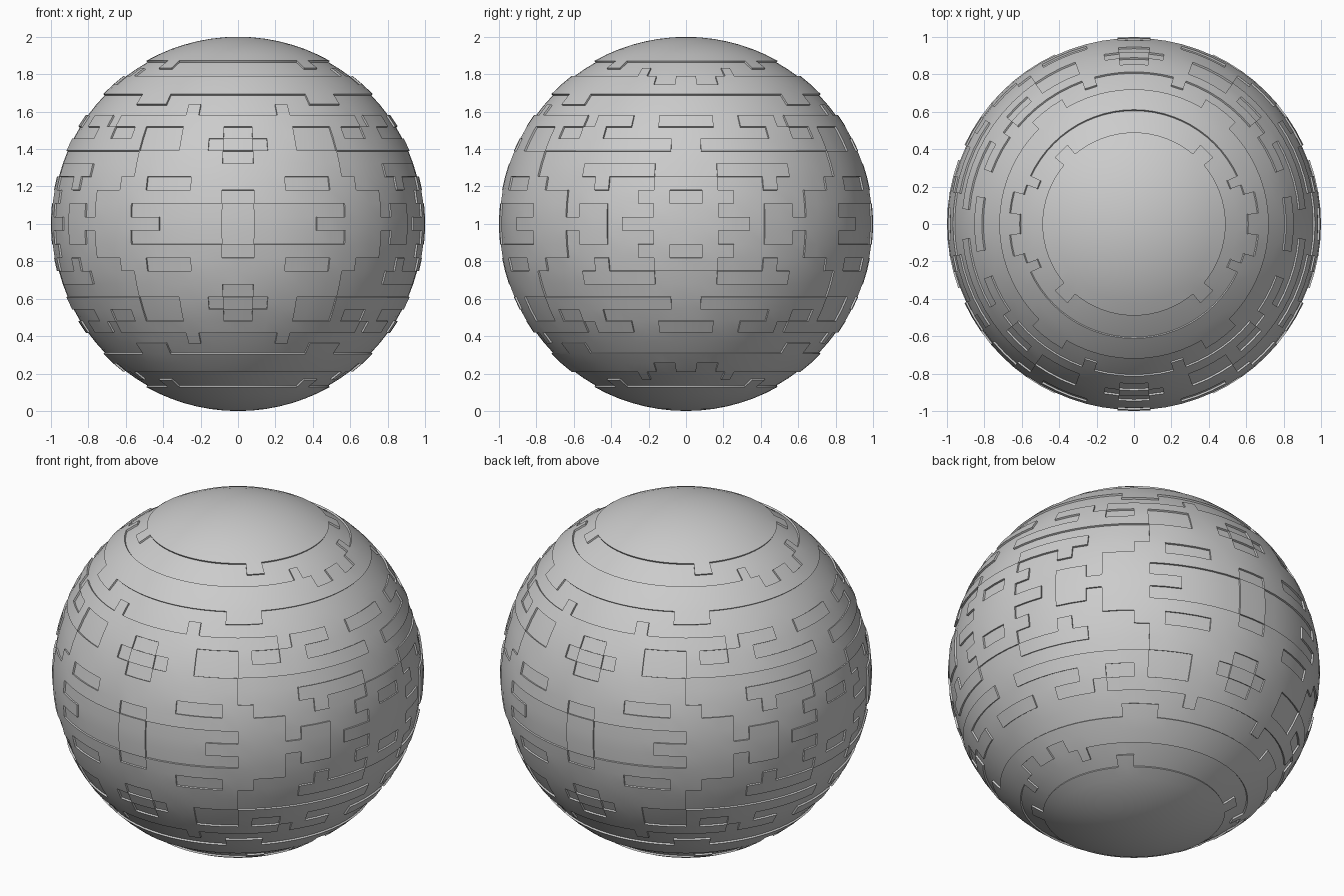
import bpy, bmesh, math, random

if "Cube" in bpy.data.objects:
    bpy.data.objects.remove(bpy.data.objects["Cube"])

random.seed(7)
SEGS, RINGS = 72, 43
BASE, TOP = 0.99, 1.0
STEP = math.pi / RINGS
COLS = SEGS // 4


def panel_row(row):
    """Raised/recessed pattern of one latitude row over a quarter turn."""
    if row >= 15 or row in (8, 11, 12):
        fill = 1.0 if row >= 15 else 0.9
    elif row in (9, 10, 13, 14):
        fill = 0.1
    else:
        fill = 0.5
    cells = []
    while len(cells) < COLS:
        cells += [random.random() < fill] * random.choice((1, 1, 2, 3))
    return cells[:COLS]


pattern = [panel_row(r) for r in range(RINGS // 2 + 1)]


def is_raised(face):
    # fold every face into one octant so the pattern is mirrored on all axes
    c = face.calc_center_median()
    lat = math.atan2(abs(c.z), math.hypot(c.x, c.y))
    lon = math.atan2(abs(c.y), abs(c.x))
    row = min(RINGS // 2, round(lat / STEP))
    col = min(COLS - 1, int(lon / (math.pi / 2 / COLS)))
    return pattern[row][col]


# Base hull
bm = bmesh.new()
bmesh.ops.create_uvsphere(bm, u_segments=SEGS, v_segments=RINGS, radius=BASE)

# Raised plating
plates = [f for f in bm.faces if is_raised(f)]
out = bmesh.ops.extrude_face_region(bm, geom=plates)
for v in out["geom"]:
    if isinstance(v, bmesh.types.BMVert):
        v.co = v.co.normalized() * TOP
bmesh.ops.delete(bm, geom=[f for f in plates if f.is_valid], context='FACES')
bmesh.ops.recalc_face_normals(bm, faces=bm.faces)

mesh = bpy.data.meshes.new("panelled_sphere")
bm.to_mesh(mesh)
bm.free()
sphere = bpy.data.objects.new("panelled_sphere", mesh)
sphere.location.z = 1.0
bpy.context.collection.objects.link(sphere)

# Smooth hull with crisp panel steps
bpy.context.view_layer.objects.active = sphere
sphere.select_set(True)
bpy.ops.object.shade_smooth_by_angle(angle=math.radians(30))
